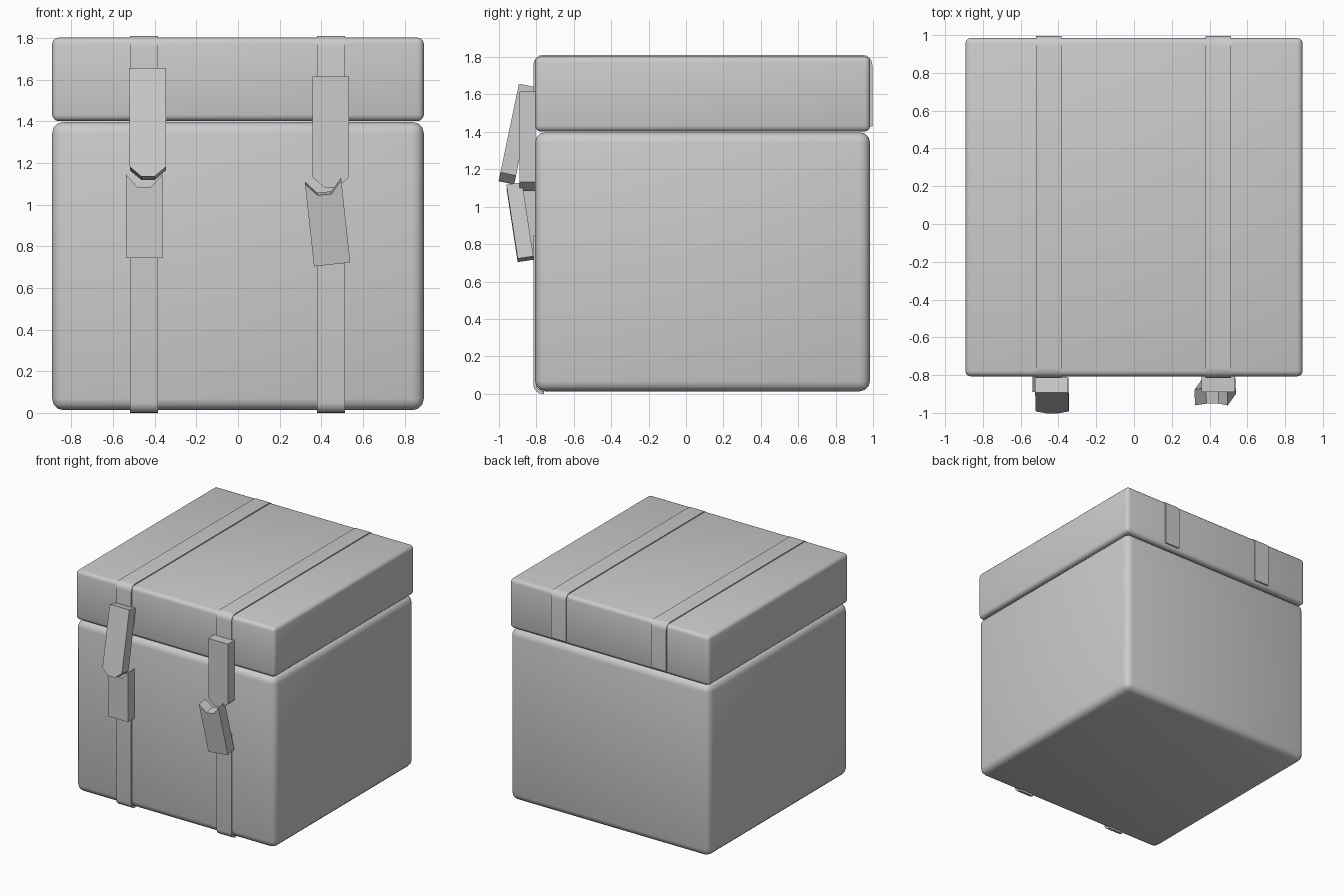
import bpy, bmesh
from math import radians, sin, cos

if "Cube" in bpy.data.objects:
    bpy.data.objects.remove(bpy.data.objects["Cube"])


def make_object(name, bm):
    bmesh.ops.recalc_face_normals(bm, faces=bm.faces)
    me = bpy.data.meshes.new(name)
    bm.to_mesh(me)
    bm.free()
    ob = bpy.data.objects.new(name, me)
    bpy.context.collection.objects.link(ob)
    return ob


def smooth(ob, angle=40):
    bpy.ops.object.select_all(action='DESELECT')
    ob.select_set(True)
    bpy.context.view_layer.objects.active = ob
    bpy.ops.object.shade_smooth_by_angle(angle=radians(angle))


def rounded_box(name, lo, hi, radius):
    bm = bmesh.new()
    bmesh.ops.create_cube(bm, size=1)
    for v in bm.verts:
        for i in range(3):
            v.co[i] = lo[i] if v.co[i] < 0 else hi[i]
    bmesh.ops.bevel(bm, geom=bm.edges[:], offset=radius, segments=3,
                    profile=0.5, affect='EDGES')
    smooth(make_object(name, bm))


def prism(name, profile, depth, axis):
    """Extrude a closed 2D profile along x or y, centred on the origin."""
    bm = bmesh.new()
    if axis == 'x':
        verts = [bm.verts.new((-depth / 2, a, b)) for a, b in profile]
        move = (depth, 0, 0)
    else:
        verts = [bm.verts.new((a, -depth / 2, b)) for a, b in profile]
        move = (0, depth, 0)
    face = bm.faces.new(verts)
    ext = bmesh.ops.extrude_face_region(bm, geom=[face], use_keep_orig=True)
    bmesh.ops.translate(bm, vec=move,
                        verts=[g for g in ext['geom'] if isinstance(g, bmesh.types.BMVert)])
    return make_object(name, bm)


def arc(cy, cz, r, a0, a1, n=4):
    angles = [radians(a0 + (a1 - a0) * i / n) for i in range(n + 1)]
    return [(cy + r * cos(a), cz + r * sin(a)) for a in angles]


def lid_path(o):
    # front end, over the top, down the back
    return ([(-0.805 - o, 1.5)] + arc(-0.765, 1.76, 0.04 + o, 180, 90)
            + arc(0.945, 1.76, 0.04 + o, 90, 0) + [(0.985 + o, 1.43)])


def body_path(o):
    # straight down the front, curling under the bottom edge
    return [(-0.805 - o, 0.85)] + arc(-0.765, 0.05, 0.04 + o, 180, 270) + [(-0.76, 0.01 - o)]


# Case body and lid
rounded_box("case_body", (-0.893, -0.807, 0.013), (0.893, 0.984, 1.398), 0.055)
rounded_box("case_lid", (-0.893, -0.807, 1.402), (0.893, 0.985, 1.803), 0.03)

# Straps on lid and body
for side, x in (("left", -0.452), ("right", 0.446)):
    for part, path in (("lid", lid_path), ("body", body_path)):
        strap = prism(f"{side}_{part}_strap", path(0.011) + path(-0.004)[::-1], 0.134, 'x')
        strap.location.x = x
        smooth(strap)

# Buckle halves: pointed tongue above, notched socket below
W = 0.0875
TONGUE = [(-W, 0.266), (W, 0.266), (W, -0.218), (0.032, -0.266), (-0.032, -0.266), (-W, -0.218)]
SOCKET = [(-W, -0.201), (W, -0.201), (W, 0.201), (0.033, 0.14), (-0.033, 0.14), (-W, 0.201)]
BUCKLES = [
    ("left_buckle_tongue", TONGUE, (-0.434, -0.906, 1.388), (-11.8, -0.4)),
    ("right_buckle_tongue", TONGUE, (0.446, -0.848, 1.350), (0, 0)),
    ("left_buckle_socket", SOCKET, (-0.451, -0.846, 0.945), (0, 0)),
    ("right_buckle_socket", SOCKET, (0.430, -0.888, 0.917), (8.6, -6.2)),
]
for name, profile, loc, (pitch, roll) in BUCKLES:
    buckle = prism(name, profile, 0.085, 'y')
    buckle.location = loc
    buckle.rotation_euler = (radians(pitch), radians(roll), 0)
